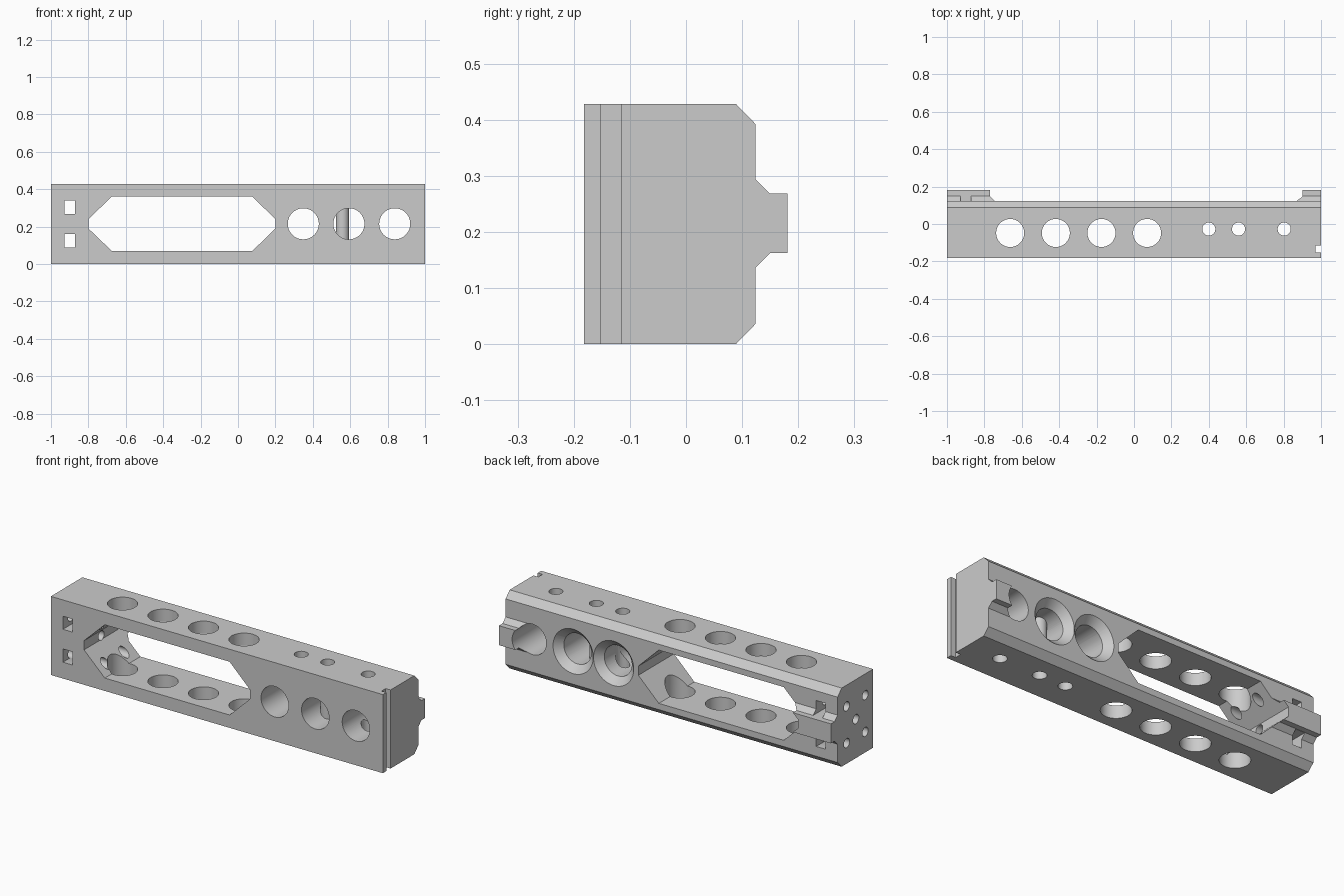
import bpy
import bmesh
from math import cos, sin, tau
from mathutils import Vector

cube = bpy.data.objects.get("Cube")
if cube:
    bpy.data.objects.remove(cube, do_unlink=True)

grey = bpy.data.materials.new("plain_grey")
grey.use_nodes = True
colour = (0.6, 0.6, 0.6, 1)
grey.diffuse_color = colour
for node in grey.node_tree.nodes:
    if node.type == 'BSDF_PRINCIPLED':
        node.inputs["Base Color"].default_value = colour

AXES = {'X': ((0, 1, 0), (0, 0, 1), (1, 0, 0)),
        'Y': ((0, 0, 1), (1, 0, 0), (0, 1, 0)),
        'Z': ((1, 0, 0), (0, 1, 0), (0, 0, 1))}


def loft(name, axis, rings):
    """Closed solid through rings of (profile points, position along axis)."""
    u, v, w = (Vector(a) for a in AXES[axis])
    bm = bmesh.new()
    loops = [[bm.verts.new(u * a + v * b + w * d) for a, b in pts] for pts, d in rings]
    bm.faces.new(loops[0])
    bm.faces.new(loops[-1])
    for low, high in zip(loops, loops[1:]):
        for i in range(len(low)):
            bm.faces.new((low[i - 1], low[i], high[i], high[i - 1]))
    bmesh.ops.recalc_face_normals(bm, faces=bm.faces[:])
    mesh = bpy.data.meshes.new(name)
    bm.to_mesh(mesh)
    bm.free()
    mesh.materials.append(grey)
    obj = bpy.data.objects.new(name, mesh)
    bpy.context.scene.collection.objects.link(obj)
    return obj


def circle(a, b, r, n=64):
    # the half-step turn keeps vertices off the symmetry planes
    angles = [(i + 0.5) * tau / n for i in range(n)]
    return [(a + r * cos(t), b + r * sin(t)) for t in angles]


def rect(a0, a1, b0, b1):
    return [(a0, b0), (a1, b0), (a1, b1), (a0, b1)]


cutters = []


def cut(axis, pts, d0, d1):
    cutters.append(loft("cutter", axis, [(pts, d0), (pts, d1)]))


H, MID = 0.428, 0.215      # height and middle of the features
FRONT, BACK = -0.182, 0.124

# Bar with chamfered back edges and a flared rail on the back
edge = [(FRONT, 0), (0.089, 0), (BACK, 0.036)]
rail = [(BACK, 0.136), (0.15, 0.162), (0.181, 0.162)]
profile = (edge + rail + [(y, 2 * MID - z) for y, z in reversed(rail)]
           + [(y, H - z) for y, z in reversed(edge)])
bar = loft("slotted_bar", 'X', [(profile, -1), (profile, 1)])

# Remove the middle of the rail, leaving a foot at each end
cut('Z', [(-0.745, BACK), (0.87, BACK), (0.9, 0.15), (0.9, 0.3), (-0.77, 0.3), (-0.77, 0.15)],
    0.1, H - 0.1)

# Long window with sloped corners
lower = [(0.19, -0.8), (0.07, -0.675), (0.07, 0.077), (0.19, 0.2)]
window = lower + [(2 * MID - z, x) for z, x in reversed(lower)]
cut('Y', window, -0.3, 0.3)

# Front-to-back holes, the inner two countersunk at the back
for x in (0.349, 0.593, 0.838):
    cut('Y', circle(MID, x, 0.083), -0.3, 0.3)
for x in (0.349, 0.593):
    cutters.append(loft("cutter", 'Y', [(circle(MID, x, 0.08), BACK - 0.041),
                                        (circle(MID, x, 0.121), BACK),
                                        (circle(MID, x, 0.121), 0.3)]))

# Vertical holes, large over the window and small over the round holes
for x in (-0.662, -0.418, -0.174, 0.07):
    cut('Z', circle(x, -0.048, 0.075), -0.1, 0.6)
for x in (0.4, 0.559, 0.803):
    cut('Z', circle(x, -0.027, 0.035), -0.1, 0.6)

# Five screw holes from the end into the window
for dy, dz in ((0, 0), (-1, -1), (-1, 1), (1, -1), (1, 1)):
    cut('X', circle(-0.034 + dy * 0.08, MID - 0.003 + dz * 0.1, 0.025, 32), -1.1, -0.6)

# Small rectangular slots beside the end foot
for z0, z1 in ((0.089, 0.161), (0.268, 0.339)):
    cut('Y', rect(z0, z1, -0.927, -0.871), -0.3, 0.3)

# Groove across the other end
cut('Z', rect(0.971, 1.1, -0.152, -0.116), -0.1, 0.6)

# Apply all cuts, then remove the cutters
for c in cutters:
    c.hide_render = True
    mod = bar.modifiers.new("cut", 'BOOLEAN')
    mod.operation = 'DIFFERENCE'
    mod.solver = 'EXACT'
    mod.object = c
bpy.context.view_layer.update()
graph = bpy.context.evaluated_depsgraph_get()
result = bpy.data.meshes.new_from_object(bar.evaluated_get(graph))
bar.modifiers.clear()
bar.data = result
for c in cutters:
    bpy.data.objects.remove(c, do_unlink=True)
result.materials.clear()
result.materials.append(grey)

for o in bpy.context.selected_objects:
    o.select_set(False)
bar.select_set(True)
bpy.context.view_layer.objects.active = bar
bpy.ops.object.shade_smooth_by_angle(angle=0.5)
